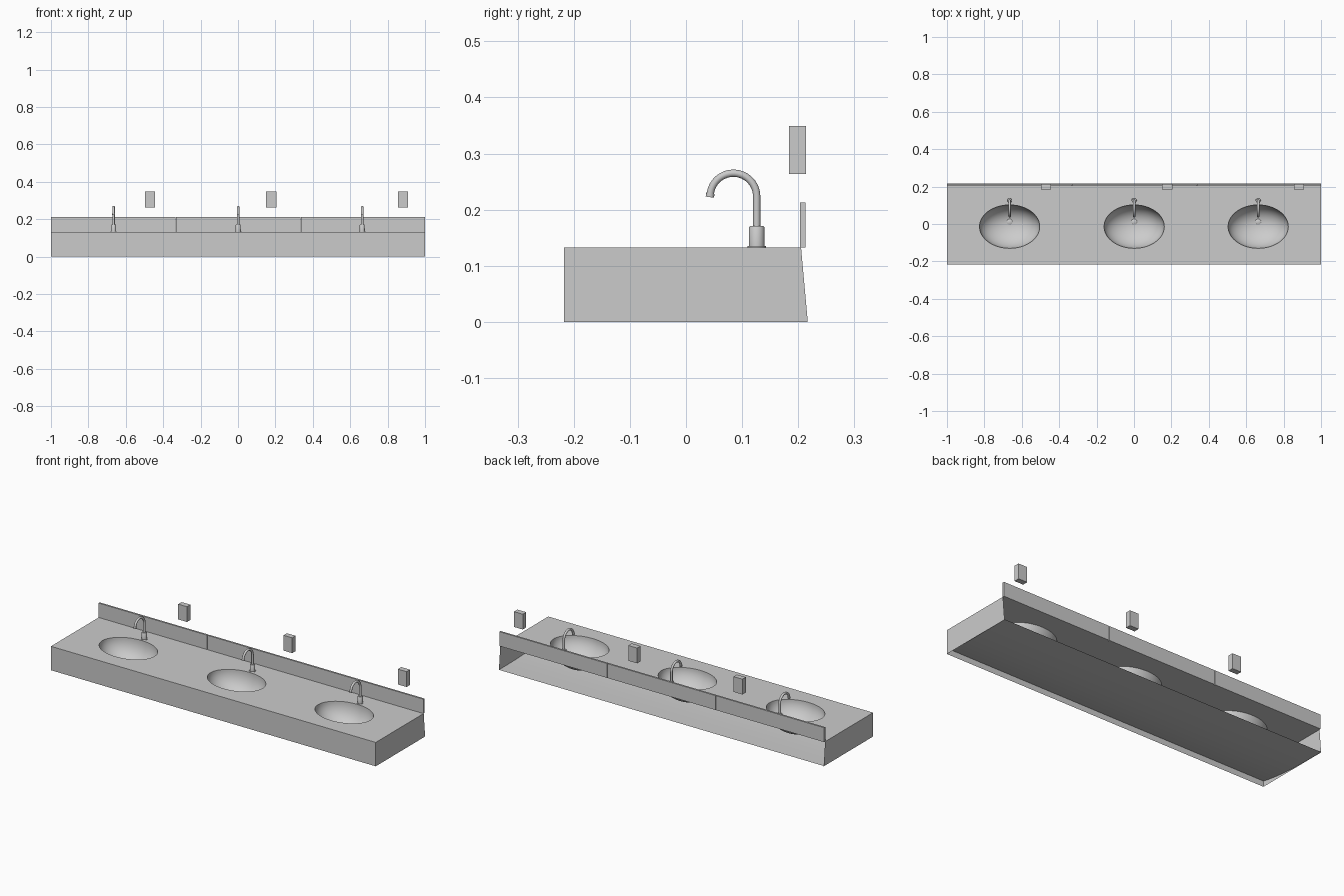
import bpy, bmesh, math
from mathutils import Vector

if "Cube" in bpy.data.objects:
    bpy.data.objects.remove(bpy.data.objects["Cube"])

TOP = 0.133
BOWLS = [-0.665, 0.001, 0.664]
RX, RY, CY = 0.161, 0.116, -0.014
SEG = 64


def finish(name, bm, smooth=None):
    me = bpy.data.meshes.new(name)
    bm.to_mesh(me)
    bm.free()
    ob = bpy.data.objects.new(name, me)
    bpy.context.collection.objects.link(ob)
    if smooth:
        bpy.ops.object.select_all(action='DESELECT')
        ob.select_set(True)
        bpy.context.view_layer.objects.active = ob
        bpy.ops.object.shade_smooth_by_angle(angle=math.radians(smooth))
    return ob


def box(name, lo, hi):
    bm = bmesh.new()
    bmesh.ops.create_cube(bm, size=1)
    for v in bm.verts:
        v.co = Vector([(a + b) / 2 + c * (b - a) for a, b, c in zip(lo, hi, v.co)])
    return finish(name, bm)


def sheet(name, pts):
    bm = bmesh.new()
    bm.faces.new([bm.verts.new(p) for p in pts])
    return finish(name, bm)


def loft(name, rings, cap_start=False, cap_end=False, smooth=40):
    bm = bmesh.new()
    rows = [[bm.verts.new(p) for p in r] for r in rings]
    n = len(rows[0])
    for a, b in zip(rows, rows[1:]):
        for i in range(n):
            j = (i + 1) % n
            bm.faces.new((a[i], a[j], b[j], b[i]))
    if cap_start:
        bm.faces.new(rows[0][::-1])
    if cap_end:
        bm.faces.new(rows[-1])
    return finish(name, bm, smooth)


def ellipse(cx, cy, z, rx, ry, n=SEG):
    return [(cx + rx * math.cos(2 * math.pi * i / n),
             cy + ry * math.sin(2 * math.pi * i / n), z) for i in range(n)]


# deck: rectangle with three oval openings
bm = bmesh.new()
loops = [[(-1, -0.217, TOP), (1, -0.217, TOP), (1, 0.205, TOP), (-1, 0.205, TOP)]]
loops += [ellipse(x, CY, TOP, RX, RY) for x in BOWLS]
edges = []
for lp in loops:
    vs = [bm.verts.new(p) for p in lp]
    edges += [bm.edges.new((vs[i - 1], vs[i])) for i in range(len(vs))]
bmesh.ops.triangle_fill(bm, use_beauty=True, use_dissolve=False,
                        edges=edges, normal=(0, 0, 1))
finish("deck", bm)

# front apron and end panels
sheet("front_apron", [(-1, -0.217, 0), (1, -0.217, 0), (1, -0.217, TOP), (-1, -0.217, TOP)])
for side, s in (("left", -1), ("right", 1)):
    pts = [(s, -0.217, 0), (s, 0.217, 0), (s, 0.205, TOP), (s, -0.217, TOP)]
    sheet(side + "_end_panel", pts if s > 0 else pts[::-1])

# underside panel: flat at the open back, easing up behind the apron
bm = bmesh.new()
N = 16
rows = []
for i in range(N + 1):
    t = i / N
    y, z = 0.217 - 0.434 * t, 0.002 + 0.03 * t ** 3
    rows.append([bm.verts.new((x, y, z)) for x in (-1, 1)])
for a, b in zip(rows, rows[1:]):
    bm.faces.new((a[0], a[1], b[1], b[0]))
finish("underside_panel", bm, 40)

# backsplash in three lengths
cuts = [-1, -0.332, 0.335, 1]
g = 0.0015
for i in range(3):
    box(f"backsplash_{i + 1}", (cuts[i] + (g if i else 0), 0.203, TOP),
        (cuts[i + 1] - (g if i < 2 else 0), 0.213, 0.213))

# soap dispensers on the wall
for i, x in enumerate((-0.470, 0.178, 0.882)):
    box(f"soap_dispenser_{i + 1}", (x - 0.027, 0.184, 0.264), (x + 0.027, 0.214, 0.349))

# basins, drains and taps
for k, x in enumerate(BOWLS, 1):
    depth, rings = 0.114, []
    for i in range(17):
        a = math.radians(86) * i / 16
        s, d = math.cos(a), math.sin(a)
        rings.append(ellipse(x, CY + 0.014 * d * d, TOP - depth * d, RX * s, RY * s))
    loft(f"basin_{k}", rings, cap_end=True, smooth=60)
    zb = TOP - depth
    loft(f"drain_{k}", [ellipse(x, 0.012, zb + h, r, r, 24)
                        for h, r in ((0, 0.015), (0.007, 0.015), (0.009, 0.012))],
         cap_start=True, cap_end=True)

    # tap body
    prof = [(0.133, 0.0165), (0.135, 0.0165), (0.135, 0.0138), (0.169, 0.0135), (0.171, 0.012)]
    loft(f"tap_body_{k}", [ellipse(x, 0.126, z, r, r, 32) for z, r in prof],
         cap_start=True, cap_end=True)

    # gooseneck spout swept along an arc, with a slightly wider nozzle
    path = [(0.126, 0.168, math.pi / 2, 0.0065)]
    for i in range(25):
        a = math.radians(172) * i / 24
        path.append((0.0845 + 0.0415 * math.cos(a), 0.2235 + 0.0415 * math.sin(a),
                     a + math.pi / 2, 0.0065))
    y, z, t, r = path[-1]
    path += [(y, z, t, 0.0075), (y + 0.007 * math.cos(t), z + 0.007 * math.sin(t), t, 0.0075)]
    rings = []
    for y, z, t, r in path:
        ring = []
        for i in range(16):
            b = 2 * math.pi * i / 16
            u = r * math.sin(b)
            ring.append((x + r * math.cos(b), y + u * math.sin(t), z - u * math.cos(t)))
        rings.append(ring)
    loft(f"tap_spout_{k}", rings, cap_start=True, cap_end=True)
